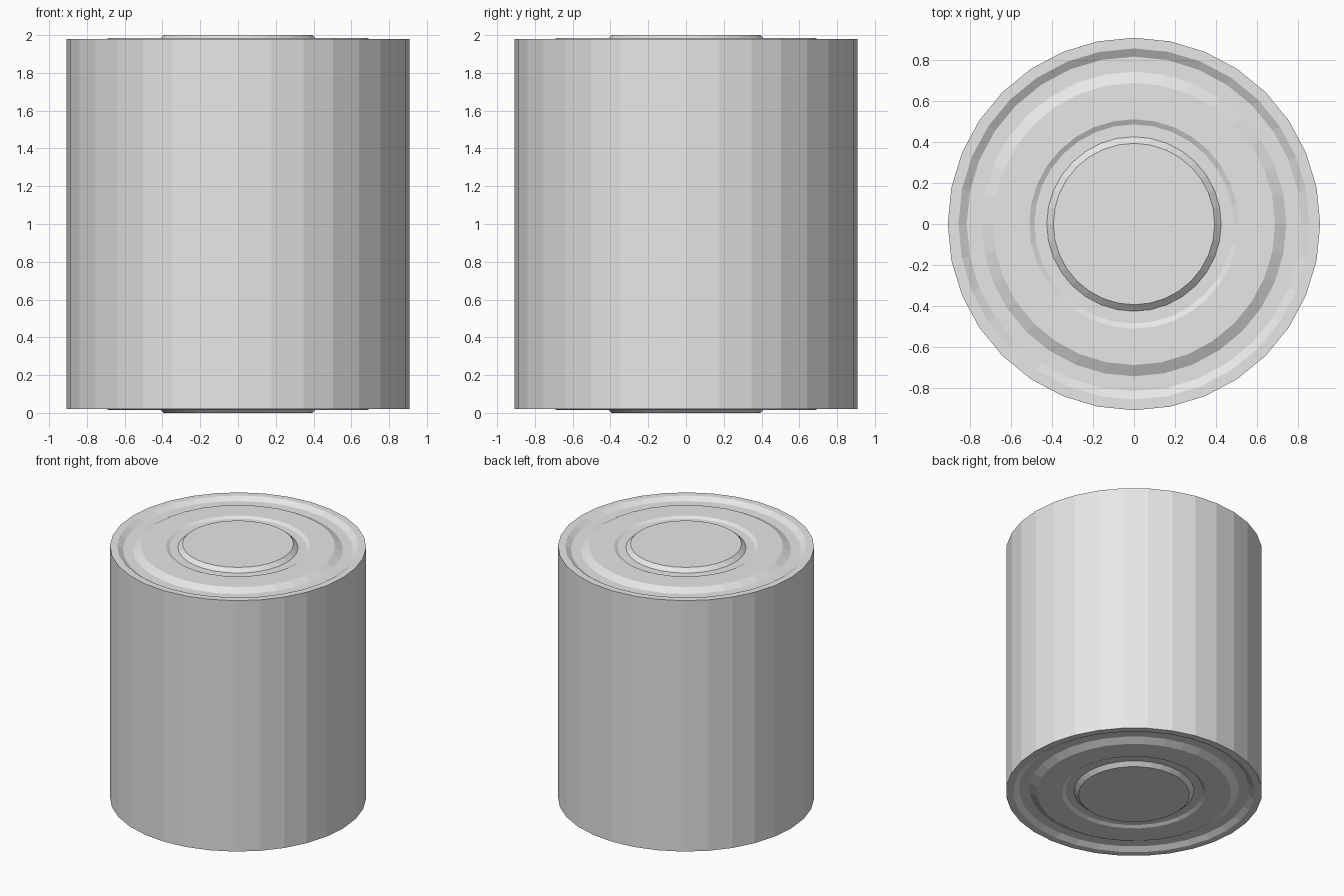
import bpy
import bmesh
from math import cos, sin, tau

SIDES = 32
HEIGHT = 2.0
RADIUS = 0.907
RIM = 0.02  # how far the rim sits inside the end plateau

# End lid profile from rim to centre: (radius, depth below the plateau)
LID = [(RADIUS, RIM), (0.855, RIM), (0.815, 0.045), (0.742, 0.045),
       (0.687, 0.016), (0.51, 0.016), (0.485, 0.029), (0.425, 0.029),
       (0.393, 0.0)]

if "Cube" in bpy.data.objects:
    bpy.data.objects.remove(bpy.data.objects["Cube"], do_unlink=True)

metal = bpy.data.materials.new("light_grey_metal")
metal.use_nodes = True
colour = (0.8, 0.8, 0.8, 1)
metal.diffuse_color = colour
metal.node_tree.nodes["Principled BSDF"].inputs["Base Color"].default_value = colour


def lathe(name, profile, cap=False):
    """Spin a (radius, z) profile, listed bottom to top or outside to inside."""
    bm = bmesh.new()
    rings = [[bm.verts.new((r * cos(tau * i / SIDES), r * sin(tau * i / SIDES), z))
              for i in range(SIDES)] for r, z in profile]
    for a, b in zip(rings, rings[1:]):
        for i in range(SIDES):
            j = (i + 1) % SIDES
            bm.faces.new((a[i], a[j], b[j], b[i]))
    if cap:
        bm.faces.new(rings[-1])
    mesh = bpy.data.meshes.new(name)
    bm.to_mesh(mesh)
    bm.free()
    mesh.materials.append(metal)
    obj = bpy.data.objects.new(name, mesh)
    bpy.context.collection.objects.link(obj)
    return obj


# Straight can wall
lathe("can_wall", [(RADIUS, RIM), (RADIUS, HEIGHT - RIM)])

# Pressed lids with stepped rings, the same at both ends
lathe("top_lid", [(r, HEIGHT - d) for r, d in LID], cap=True)
bottom = lathe("bottom_lid", [(r, d) for r, d in LID], cap=True)
bottom.data.flip_normals()
